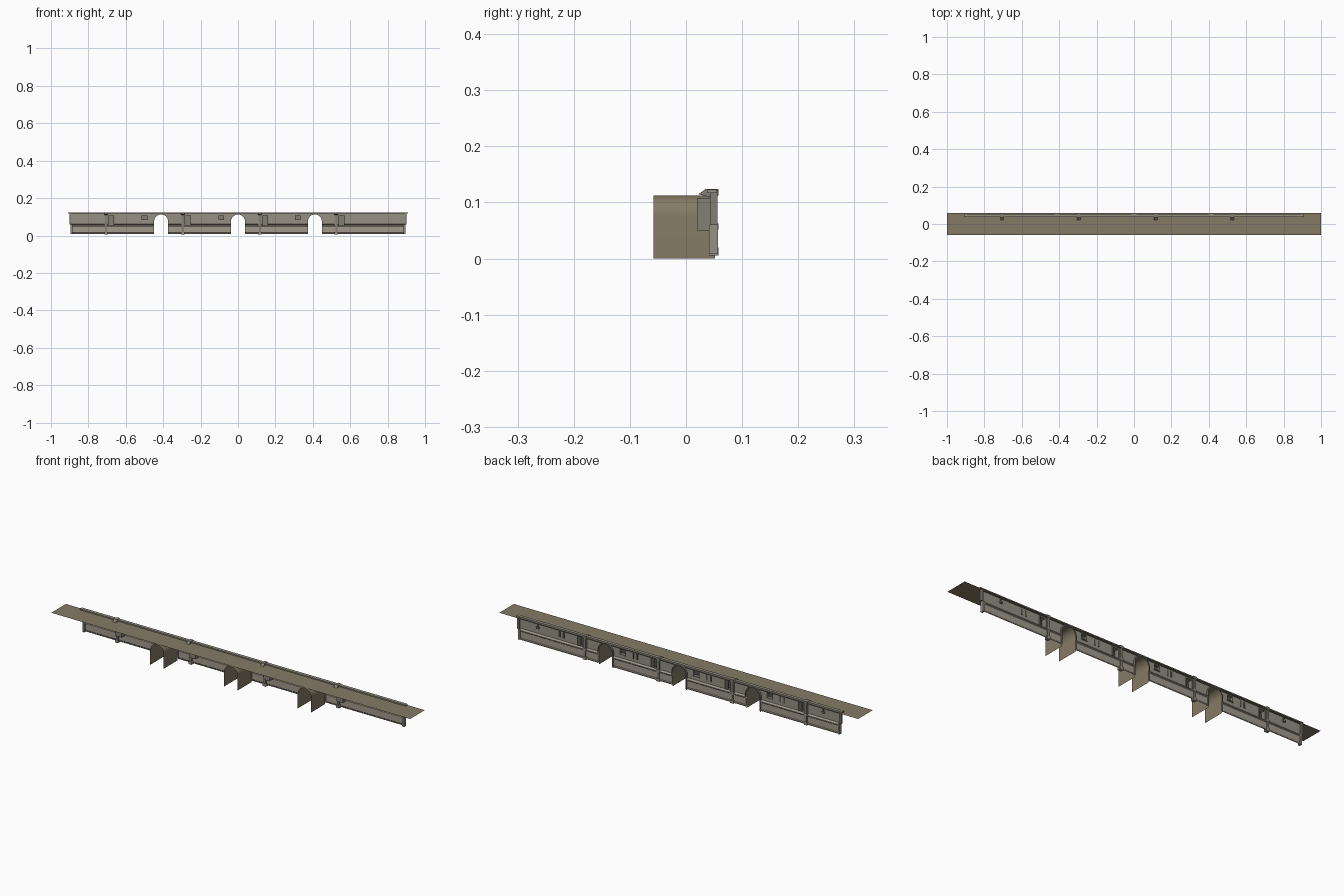
import bpy, bmesh, math

if "Cube" in bpy.data.objects:
    bpy.data.objects.remove(bpy.data.objects["Cube"])

def mat(name, c):
    m = bpy.data.materials.new(name)
    m.diffuse_color = (*c, 1)
    m.use_nodes = True
    m.node_tree.nodes["Principled BSDF"].inputs["Base Color"].default_value = m.diffuse_color
    return m

BROWN = mat("brown concrete", (0.235, 0.195, 0.13))
GREY = mat("grey plaster", (0.30, 0.28, 0.225))
PALE = mat("pale base stone", (0.36, 0.325, 0.265))
TRIM = mat("trim grey", (0.22, 0.21, 0.175))
DARK = mat("dark opening", (0.09, 0.085, 0.075))

R, SPRING, BACK = 0.0375, 0.075, 0.047      # arch radius, spring height, wall plane
ARCHES = (-0.411, 0.0, 0.411)
POSTS = (-0.706, -0.296, 0.117, 0.526)
DOORS = [p + 0.027 for p in POSTS]
WINDOWS = (-0.50, -0.09, 0.32)
SLITS = [w + s for w in (-0.57, -0.16, 0.25, 0.66) for s in (-0.011, 0.011)]

def finish(bm, name, mats):
    bmesh.ops.remove_doubles(bm, verts=bm.verts, dist=1e-5)
    me = bpy.data.meshes.new(name)
    bm.to_mesh(me)
    bm.free()
    for m in mats:
        me.materials.append(m)
    ob = bpy.data.objects.new(name, me)
    bpy.context.collection.objects.link(ob)
    return ob

def quad(bm, pts, mi=0):
    f = bm.faces.new([bm.verts.new(p) for p in pts])
    f.material_index = mi

def box(name, x, y, z, m):
    bm = bmesh.new()
    bmesh.ops.create_cube(bm, size=1)
    for v in bm.verts:
        for i, (a, b) in enumerate((x, y, z)):
            v.co[i] = a if v.co[i] < 0 else b
    return finish(bm, name, [m])

def prism(name, yz, x0, x1, m):
    """Side profile extruded along x."""
    bm = bmesh.new()
    f = bm.faces.new([bm.verts.new((x0, y, z)) for y, z in yz])
    g = bmesh.ops.extrude_face_region(bm, geom=[f])
    for v in g["geom"]:
        if isinstance(v, bmesh.types.BMVert):
            v.co.x = x1
    bmesh.ops.recalc_face_normals(bm, faces=bm.faces)
    return finish(bm, name, [m])

def arch_path(c, r, z0, n=14):
    pts = [(c - r, z0)]
    pts += [(c - r * math.cos(math.pi * i / n), SPRING + r * math.sin(math.pi * i / n)) for i in range(n + 1)]
    return pts + [(c + r, z0)]

# Deck sheet
bm = bmesh.new()
quad(bm, [(-1, -.058, .1145), (1, -.058, .1145), (1, .058, .1145), (-1, .058, .1145)])
finish(bm, "deck", [BROWN])

# Upper wall sheet with openings and arch cut-outs
bm = bmesh.new()
TOP, LOW = 0.118, 0.062
holes = [(d - .017, d + .017, LOW, .107) for d in DOORS]
holes += [(w - .015, w + .015, .082, .108) for w in WINDOWS]
xs = {-.9, .9}
for h in holes:
    xs |= {h[0], h[1]}
for c in ARCHES:
    xs |= {p[0] for p in arch_path(c, R, 0)}
xs = sorted(xs)

def arch_z(x):
    for c in ARCHES:
        if abs(x - c) <= R + 1e-6:
            return SPRING + math.sqrt(max(0, R * R - (x - c) ** 2))
    return LOW

for a, b in zip(xs, xs[1:]):
    if b - a < 1e-5:
        continue
    mid = (a + b) / 2
    if any(abs(mid - c) < R for c in ARCHES):
        spans = [(arch_z(a), arch_z(b), TOP)]
    else:
        spans = [(LOW, LOW, TOP)]
        for x0, x1, z0, z1 in holes:
            if x0 < mid < x1:
                spans = [(z1, z1, TOP)] + ([(LOW, LOW, z0)] if z0 > LOW else [])
    for za, zb, zt in spans:
        quad(bm, [(b, BACK, zb), (a, BACK, za), (a, BACK, zt), (b, BACK, zt)])
finish(bm, "upper_wall", [GREY])

# Lower wall with sloped ledge, between the arches
prof = [(BACK, LOW), (.054, .055), (.054, .052), (.0515, .049), (.0515, .016), (.054, .013), (.054, .008)]
edges = [-.893] + [c + s * R for c in ARCHES for s in (-1, 1)] + [.893]
bm = bmesh.new()
for a, b in zip(edges[::2], edges[1::2]):
    for (y0, z0), (y1, z1) in zip(prof, prof[1:]):
        quad(bm, [(a, y0, z0), (a, y1, z1), (b, y1, z1), (b, y0, z0)])
finish(bm, "lower_wall", [PALE])

# Arch tunnels and their raised surrounds
for c in ARCHES:
    bm = bmesh.new()
    p = arch_path(c, R, 0)
    for (x0, z0), (x1, z1) in zip(p, p[1:]):
        quad(bm, [(x0, .052, z0), (x1, .052, z1), (x1, -.058, z1), (x0, -.058, z0)])
    ob = finish(bm, "arch_tunnel", [BROWN])
    for f in ob.data.polygons:
        f.use_smooth = True
    bm = bmesh.new()
    p, q = arch_path(c, R, .008), arch_path(c, R + .005, .008)
    Y0, Y1 = BACK, .056
    for i in range(len(p) - 1):
        (a, az), (b, bz), (d, dz), (e, ez) = p[i], p[i + 1], q[i + 1], q[i]
        quad(bm, [(a, Y1, az), (b, Y1, bz), (d, Y1, dz), (e, Y1, ez)])
        quad(bm, [(e, Y0, ez), (e, Y1, ez), (d, Y1, dz), (d, Y0, dz)])
    bmesh.ops.recalc_face_normals(bm, faces=bm.faces)
    finish(bm, "arch_surround", [TRIM])

# Recesses behind doors and windows, open toward the back
def recess(name, x0, x1, z0, z1, y):
    bm = bmesh.new()
    quad(bm, [(x1, y, z0), (x0, y, z0), (x0, y, z1), (x1, y, z1)])
    for a, b in (((x0, z0), (x0, z1)), ((x0, z1), (x1, z1)), ((x1, z1), (x1, z0)), ((x1, z0), (x0, z0))):
        quad(bm, [(a[0], y, a[1]), (b[0], y, b[1]), (b[0], BACK, b[1]), (a[0], BACK, a[1])])
    finish(bm, name, [TRIM])

for d in DOORS:
    recess("door_recess", d - .017, d + .017, .05, .107, .02)
    bm = bmesh.new()                           # arched door panel
    pts = [(d + .012, .062)] + [(d + .012 * math.cos(math.pi * i / 8), .09 + .012 * math.sin(math.pi * i / 8)) for i in range(9)] + [(d - .012, .062)]
    bm.faces.new([bm.verts.new((x, .03, z)) for x, z in pts])
    bmesh.ops.remove_doubles(bm, verts=bm.verts, dist=1e-6)
    finish(bm, "arched_door", [DARK])
    for s in (-1, 1):                          # door jambs
        box("door_jamb", (d + s * .017 - .002, d + s * .017 + .002), (.045, .051), (.062, .109), TRIM)
for w in WINDOWS:
    recess("window_recess", w - .015, w + .015, .082, .108, .034)
    box("window_sill", (w - .017, w + .017), (BACK, .051), (.079, .082), TRIM)
    box("window_pane", (w - .013, w + .013), (.034, .036), (.084, .106), DARK)
for s in SLITS:
    box("slit_window", (s - .004, s + .004), (BACK, .049), (.077, .105), DARK)

# Pilasters with base, head and rear brace over the deck
for p in POSTS:
    box("pilaster", (p - .006, p + .006), (.044, .056), (.008, .124), TRIM)
    box("pilaster_base", (p - .009, p + .009), (.041, .058), (.005, .02), GREY)
    box("pilaster_ledge", (p - .009, p + .009), (.044, .058), (.052, .062), PALE)
    prism("pilaster_head", [(.022, .1145), (.035, .124), (.058, .124), (.058, .112), (.04, .11)], p - .009, p + .009, TRIM)

# End posts and wall lamps
for s in (-1, 1):
    a, b = sorted((s * .892, s * .902))
    box("end_post", (a, b), (.043, .056), (.06, .122), TRIM)
    a, b = sorted((s * .886, s * .896))
    box("end_post_base", (a, b), (.041, .057), (.008, .06), GREY)
for x in (-.80, .79):
    box("wall_lamp", (x - .007, x + .007), (BACK, .056), (.088, .097), TRIM)
    box("wall_lamp_bracket", (x - .002, x + .002), (BACK, .052), (.097, .122), DARK)

# Parapet rail along the top
box("parapet_rail", (-.908, .908), (.038, .054), (.117, .123), GREY)
box("cornice", (-.9, .9), (BACK, .053), (.1125, .117), TRIM)
